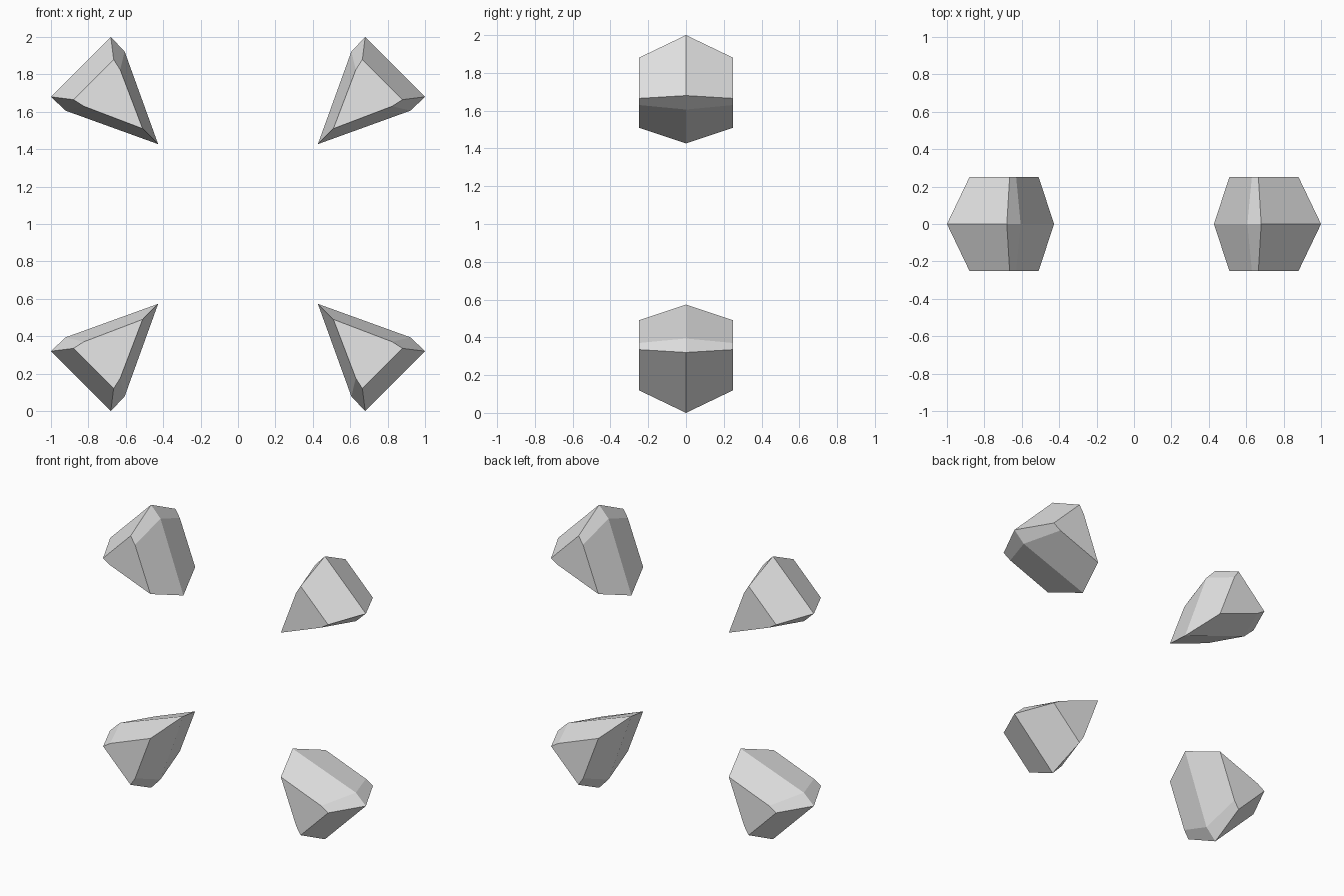
import bpy
import bmesh

cube = bpy.data.objects.get("Cube")
if cube:
    bpy.data.objects.remove(cube, do_unlink=True)

# Single grey stone material
stone = bpy.data.materials.new("light grey stone")
stone.use_nodes = True
grey = (0.8, 0.8, 0.8, 1.0)
stone.diffuse_color = grey
stone.node_tree.nodes["Principled BSDF"].inputs["Base Color"].default_value = grey

HALF_DEPTH = 0.25


def diagonal_outline(tip, chamfer, corner):
    """Five-sided kite outline, symmetric about the x = z diagonal."""
    return [(tip, tip), chamfer[::-1], corner[::-1], corner, chamfer]


# Wide girdle in the middle, smaller flat table on front and back,
# measured from the centre of the whole arrangement
girdle = diagonal_outline(0.427, (0.606, 0.922), (0.68, 1.0))
table = diagonal_outline(0.51, (0.63, 0.825), (0.665, 0.88))


def build_gem(name, side, level):
    bm = bmesh.new()
    rings = []
    for outline, y in ((table, -HALF_DEPTH), (girdle, 0), (table, HALF_DEPTH)):
        rings.append([bm.verts.new((side * x, y, 1 + level * z)) for x, z in outline])
    # Sloping facets between the rings
    for lower, upper in zip(rings, rings[1:]):
        for i in range(len(lower)):
            j = (i + 1) % len(lower)
            bm.faces.new((lower[i], lower[j], upper[j], upper[i]))
    # Flat tables
    bm.faces.new(rings[0])
    bm.faces.new(rings[-1])
    bmesh.ops.recalc_face_normals(bm, faces=bm.faces)
    mesh = bpy.data.meshes.new(name)
    bm.to_mesh(mesh)
    bm.free()
    mesh.materials.append(stone)
    bpy.context.collection.objects.link(bpy.data.objects.new(name, mesh))


# One gem pointing inward from each corner
for side, side_name in ((1, "left"), (-1, "right")):
    for level, level_name in ((1, "upper"), (-1, "lower")):
        build_gem(f"{level_name}_{side_name}_gem", side, level)
